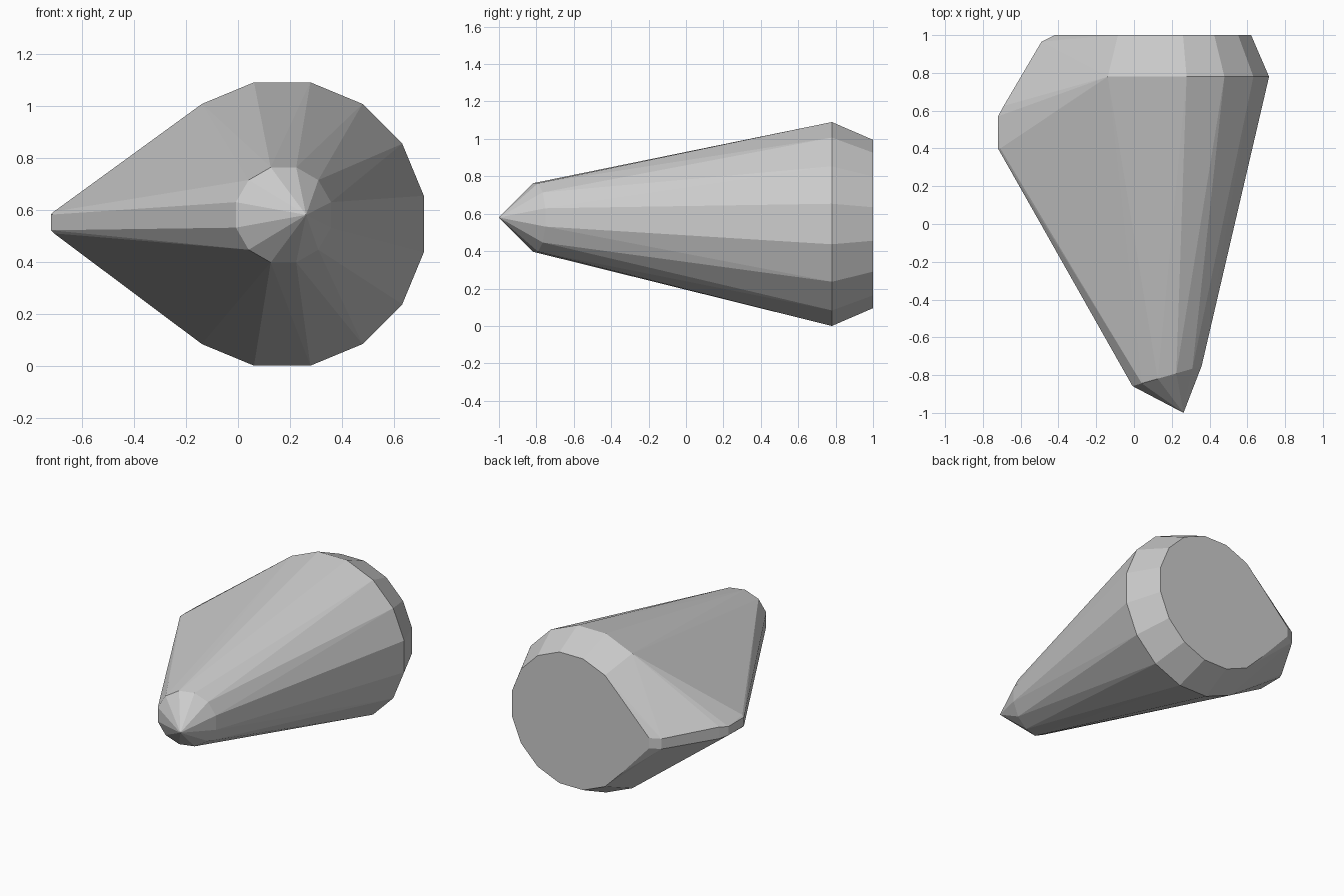
import bpy, bmesh, math

if "Cube" in bpy.data.objects:
    bpy.data.objects.remove(bpy.data.objects["Cube"])

CX, CZ = 0.17, 0.547
points = []


def ring(cx, cz, y, apothem, sides, tilt=0.0):
    """Flat-topped polygon facing along y, optionally leaning along x."""
    r = apothem / math.cos(math.pi / sides)
    for i in range(sides):
        a = (i + 0.5) * 2 * math.pi / sides
        dx = r * math.cos(a)
        points.append((cx + dx, y + tilt * dx, cz + r * math.sin(a)))


# wide body ring and the smaller bevelled back face
ring(CX, CZ, 0.78, 0.545, 16)
ring(CX, CZ, 1.0, 0.45, 16)

# leaning nose collar and off-centre nose tip
ring(0.175, 0.582, -0.805, 0.183, 12, 0.29)
points.append((0.262, -1.0, 0.582))

# blunt side wedge: x, y and half thickness, mirrored about the mid height
for x, y, h in [(-0.72, 0.40, 0.03), (-0.72, 0.57, 0.03), (-0.69, 0.625, 0.04),
                (-0.49, 0.965, 0.035), (-0.42, 1.0, 0.035), (-0.708, 0.40, 0.042)]:
    for s in (-1, 1):
        points.append((x, y, 0.553 + s * h))

# wrap everything in one faceted hull
bm = bmesh.new()
for p in points:
    bm.verts.new(p)
res = bmesh.ops.convex_hull(bm, input=bm.verts[:])
loose = [v for v in bm.verts if not v.link_faces]
bmesh.ops.delete(bm, geom=loose, context='VERTS')
bmesh.ops.dissolve_limit(bm, angle_limit=math.radians(0.5),
                         verts=bm.verts[:], edges=bm.edges[:])
bmesh.ops.recalc_face_normals(bm, faces=bm.faces[:])
low = min(v.co.z for v in bm.verts)
bmesh.ops.translate(bm, vec=(0, 0, -low), verts=bm.verts[:])

mesh = bpy.data.meshes.new("pointed_stone")
bm.to_mesh(mesh)
bm.free()
obj = bpy.data.objects.new("pointed_stone", mesh)
bpy.context.collection.objects.link(obj)
